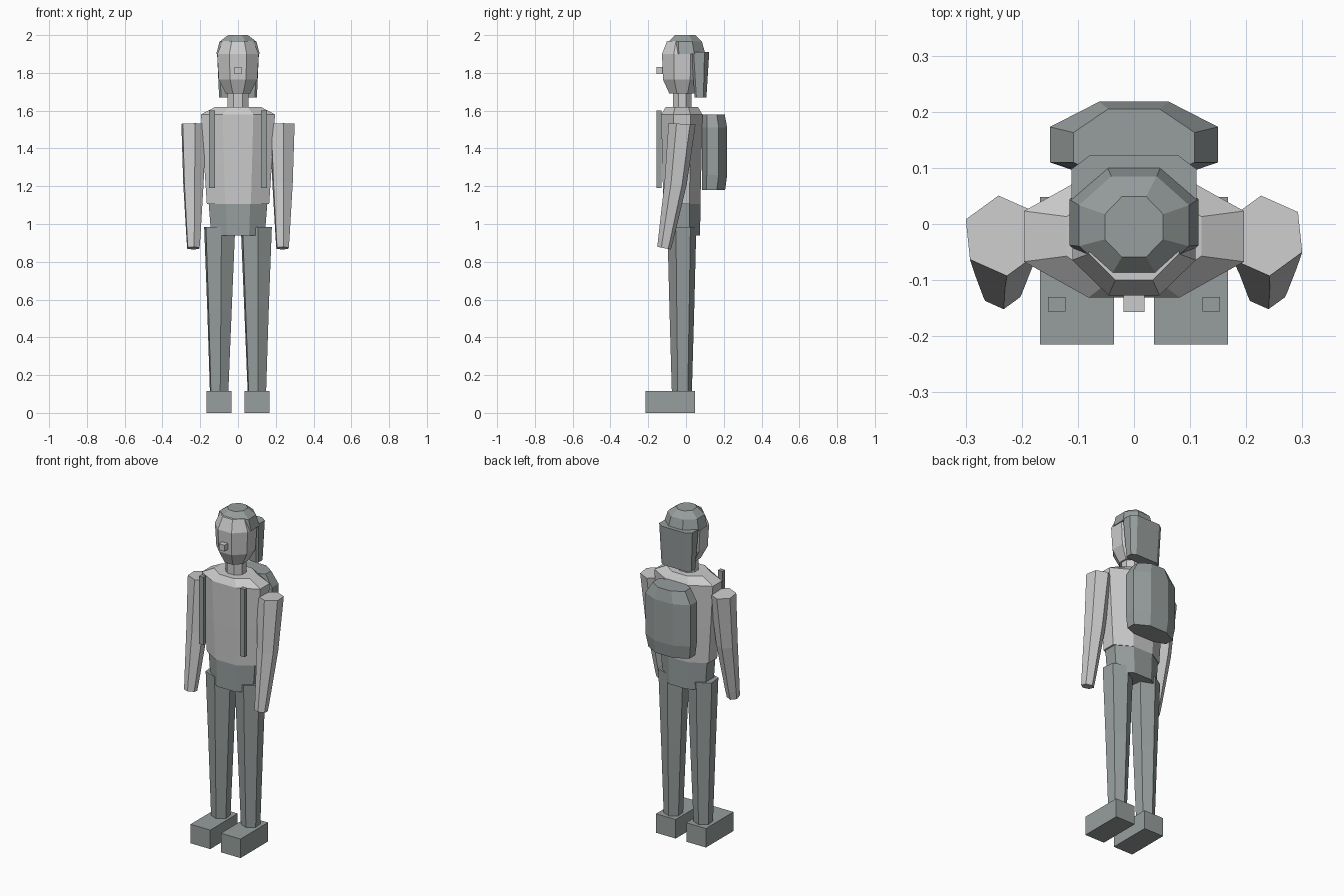
import bpy, bmesh, math
from mathutils import Vector

if "Cube" in bpy.data.objects:
    bpy.data.objects.remove(bpy.data.objects["Cube"])


def material(name, rgb):
    m = bpy.data.materials.new(name)
    m.diffuse_color = (*rgb, 1)
    m.use_nodes = True
    m.node_tree.nodes["Principled BSDF"].inputs["Base Color"].default_value = m.diffuse_color
    return m


LIGHT = material("light grey", (0.60, 0.60, 0.60))
DARK = material("slate grey", (0.31, 0.345, 0.34))


def loft(name, loops, mat):
    """Skin a list of equal-length vertex loops and cap both ends."""
    bm = bmesh.new()
    rows = [[bm.verts.new(p) for p in loop] for loop in loops]
    n = len(rows[0])
    for a, b in zip(rows, rows[1:]):
        for i in range(n):
            j = (i + 1) % n
            bm.faces.new((a[i], a[j], b[j], b[i]))
    bm.faces.new(rows[0][::-1])
    bm.faces.new(rows[-1])
    bmesh.ops.recalc_face_normals(bm, faces=bm.faces)
    me = bpy.data.meshes.new(name)
    bm.to_mesh(me)
    bm.free()
    me.materials.append(mat)
    ob = bpy.data.objects.new(name, me)
    bpy.context.collection.objects.link(ob)
    return ob


def octagon(z, rx, ry, cy):
    """Flat-sided octagon; rx and ry measure to the flats."""
    k = 1 / math.cos(math.pi / 8)
    angles = [math.pi / 8 + i * math.pi / 4 for i in range(8)]
    return [(rx * k * math.cos(a), cy + ry * k * math.sin(a), z) for a in angles]


def hexagon(x, y, z, r, ry=None, lean=0.0):
    """Slightly turned hexagon; lean raises its front edge."""
    ry = ry or r
    out = []
    for i in range(6):
        a = math.radians(36 + 60 * i)
        dy = ry * math.sin(a)
        out.append((x + r * math.cos(a), y + dy, z - dy * lean))
    return out


def box(name, x0, x1, y0, y1, z0, z1, mat):
    quad = [(x0, y0), (x1, y0), (x1, y1), (x0, y1)]
    return loft(name, [[(x, y, z) for x, y in quad] for z in (z0, z1)], mat)


def chamfered(z, half, flat, front, side0, side1, back):
    """Wide eight-point section with cut corners."""
    right = [(flat * 1.25, front), (half, side0), (half, side1), (flat, back)]
    return [(x, y, z) for x, y in right] + [(-x, y, z) for x, y in right[::-1]]


# Torso, hips and neck
loft("torso", [octagon(1.105, .165, .098, -.022), octagon(1.33, .180, .104, -.022),
               octagon(1.58, .196, .109, -.022), octagon(1.62, .120, .085, -.022)], LIGHT)
loft("hips", [octagon(.94, .142, .095, -.02), octagon(1.105, .155, .096, -.02)], DARK)
loft("neck", [octagon(1.60, .056, .050, -.02), octagon(1.72, .056, .050, -.02)], LIGHT)

# Head, nose and hair
loft("head", [octagon(1.69, .065, .068, -.02), octagon(1.765, .102, .102, -.02),
              octagon(1.90, .110, .107, -.02), octagon(1.97, .080, .080, -.02)], LIGHT)
box("nose", -.019, .019, -.157, -.120, 1.795, 1.832, LIGHT)
loft("hair_cap", [octagon(1.90, .115, .099, .003), octagon(1.965, .098, .088, -.003),
                  octagon(2.0, .052, .054, -.005)], DARK)
loft("back_hair", [chamfered(1.67, .100, .072, .045, .055, .092, .108),
                   chamfered(1.91, .111, .078, .030, .040, .098, .123)], DARK)

# Backpack with tapered top and bottom
loft("backpack", [chamfered(1.18, .138, .058, .085, .108, .163, .207),
                  chamfered(1.26, .150, .062, .085, .110, .173, .218),
                  chamfered(1.51, .150, .062, .085, .110, .173, .218),
                  chamfered(1.58, .108, .046, .085, .110, .163, .205)], DARK)

# Paired parts
for s, side in ((-1, "left"), (1, "right")):
    box(side + "_strap", s * .1375 - .0155, s * .1375 + .0155, -.156, -.130, 1.19, 1.60, DARK)
    box(side + "_shoe", s * .1015 - .066, s * .1015 + .066, -.215, .048, 0, .115, DARK)
    loft(side + "_leg", [hexagon(s * .100, -.022, .10, .053),
                         hexagon(s * .098, -.022, .55, .071, .066),
                         hexagon(s * .097, -.022, .985, .090, .077)], DARK)
    loft(side + "_arm", [hexagon(s * .236, -.116, .872, .036, lean=.2),
                         hexagon(s * .236, -.107, .920, .040, lean=.2),
                         hexagon(s * .236, -.055, 1.215, .059, lean=.12),
                         hexagon(s * .234, -.021, 1.53, .072, lean=.05)], LIGHT)
